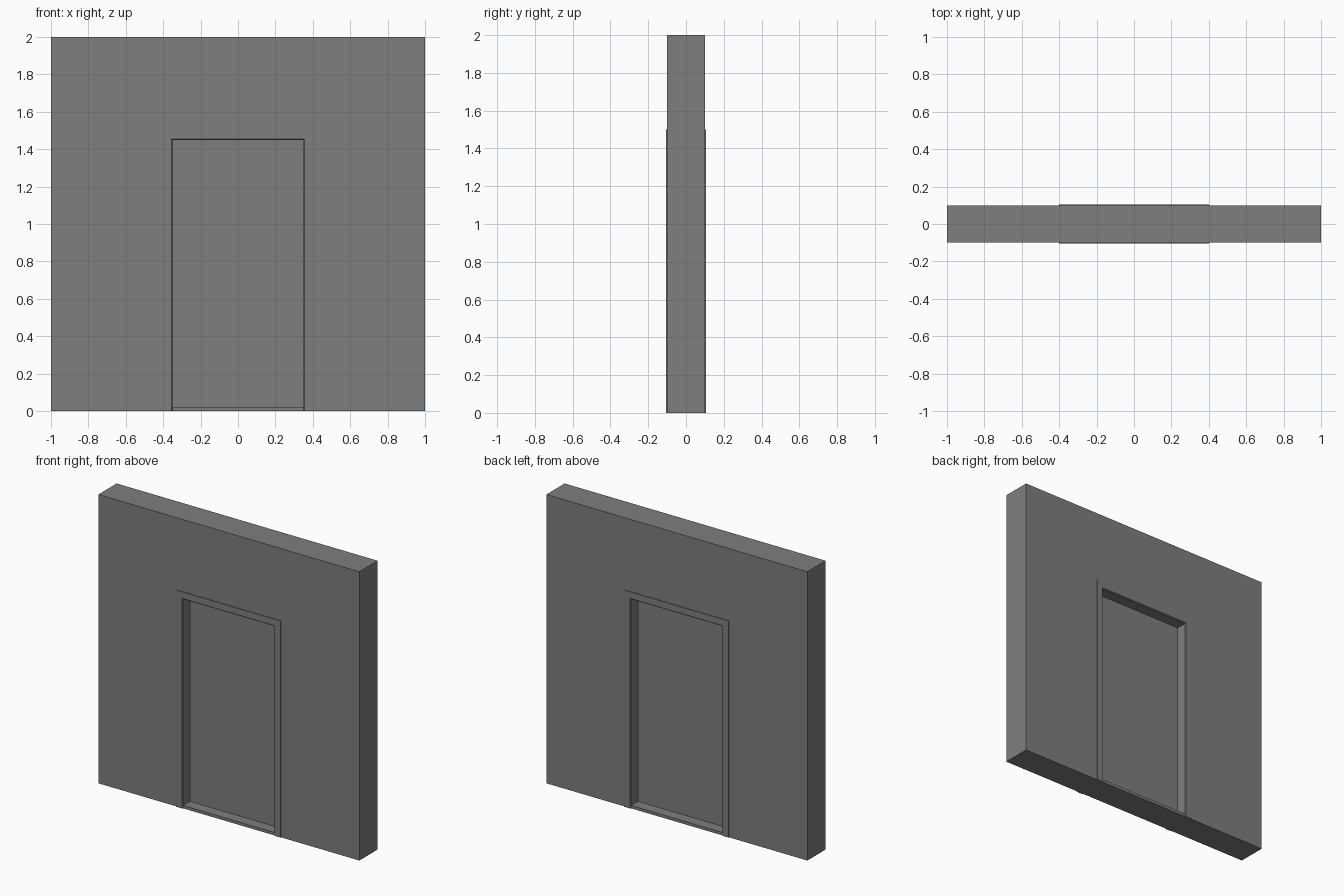
import bpy, bmesh

if "Cube" in bpy.data.objects:
    bpy.data.objects.remove(bpy.data.objects["Cube"])

grey = bpy.data.materials.new("dark_grey")
grey.diffuse_color = (0.21, 0.21, 0.21, 1)
grey.use_nodes = True
grey.node_tree.nodes["Principled BSDF"].inputs["Base Color"].default_value = grey.diffuse_color


def extrude_profile(name, points, half_depth, chamfer=0):
    """Extrude an XZ outline symmetrically about y = 0; optionally chamfer the opening's rim."""
    bm = bmesh.new()
    face = bm.faces.new([bm.verts.new((x, -half_depth, z)) for x, z in points])
    out = bmesh.ops.extrude_face_region(bm, geom=[face])
    moved = [g for g in out["geom"] if isinstance(g, bmesh.types.BMVert)]
    bmesh.ops.translate(bm, verts=moved, vec=(0, 2 * half_depth, 0))
    bmesh.ops.recalc_face_normals(bm, faces=bm.faces)
    if chamfer:
        inner_x = points[4][0] + 0.001
        rim = [e for e in bm.edges
               if all(abs(v.co.x) < inner_x for v in e.verts)
               and abs(e.verts[0].co.y - e.verts[1].co.y) < 0.001]
        bmesh.ops.bevel(bm, geom=rim, offset=chamfer, segments=1,
                        affect='EDGES', profile=0.5)
    mesh = bpy.data.meshes.new(name)
    bm.to_mesh(mesh)
    bm.free()
    mesh.materials.append(grey)
    obj = bpy.data.objects.new(name, mesh)
    bpy.context.collection.objects.link(obj)
    return obj


def arch(outer_x, outer_z, inner_x, inner_z):
    """Upside-down U outline with an opening reaching the floor."""
    return [(-outer_x, 0), (-outer_x, outer_z), (outer_x, outer_z), (outer_x, 0),
            (inner_x, 0), (inner_x, inner_z), (-inner_x, inner_z), (-inner_x, 0)]


def rect(half_x, z0, z1):
    return [(-half_x, z0), (-half_x, z1), (half_x, z1), (half_x, z0)]


# Wall with the doorway left open
extrude_profile("wall", arch(1.0, 2.0, 0.4, 1.5), 0.1)
# Frame lining the doorway, slightly proud on both sides
extrude_profile("door_frame", arch(0.4, 1.5, 0.35, 1.45), 0.105, chamfer=0.005)
# Low threshold flush with the wall
extrude_profile("door_sill", rect(0.35, 0.0, 0.02), 0.1)
# Thin door leaf recessed from both faces
extrude_profile("door_leaf", rect(0.35, 0.02, 1.45), 0.025)
